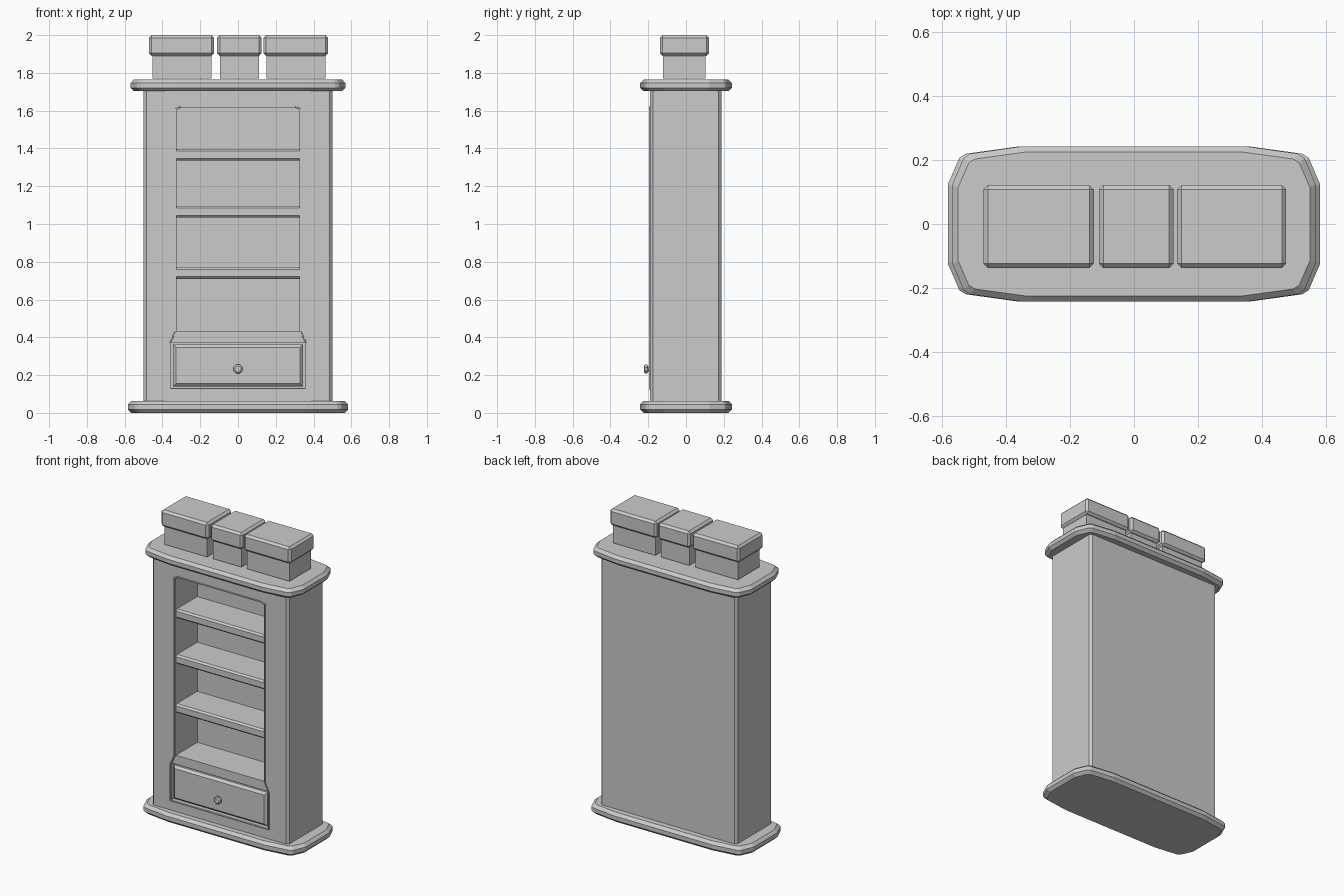
import bpy, bmesh, math
from mathutils import Matrix

if "Cube" in bpy.data.objects:
    bpy.data.objects.remove(bpy.data.objects["Cube"])


def finish(name, bm):
    bmesh.ops.recalc_face_normals(bm, faces=bm.faces)
    me = bpy.data.meshes.new(name)
    bm.to_mesh(me)
    bm.free()
    ob = bpy.data.objects.new(name, me)
    bpy.context.scene.collection.objects.link(ob)
    return ob


def bevel(bm, edges, w):
    bmesh.ops.bevel(bm, geom=edges, offset=w, segments=1, affect='EDGES', profile=0.5)


def box(name, x, y, z, w=0.0, pick=None):
    """Box from ranges; chamfers the edges chosen by pick(edge)."""
    bm = bmesh.new()
    bmesh.ops.create_cube(bm, size=1)
    for v in bm.verts:
        v.co = [r[0] + (c + 0.5) * (r[1] - r[0]) for c, r in zip(v.co, (x, y, z))]
    if w:
        bevel(bm, [e for e in bm.edges if pick is None or pick(e)], w)
    return finish(name, bm)


def loft(name, loops, caps=True, closed=False):
    """Skin a series of equal-length point loops."""
    bm = bmesh.new()
    rows = [[bm.verts.new(p) for p in lp] for lp in loops]
    pairs = list(zip(rows, rows[1:])) + ([(rows[-1], rows[0])] if closed else [])
    n = len(rows[0])
    for a, b in pairs:
        for i in range(n):
            bm.faces.new((a[i], a[(i + 1) % n], b[(i + 1) % n], b[i]))
    if caps:
        bm.faces.new(rows[0])
        bm.faces.new(rows[-1])
    return finish(name, bm)


# Base and top plates: chamfered, clipped-corner outline
quarter = [(0.58, 0.125), (0.545, 0.207), (0.525, 0.22), (0.36, 0.243)]


def plate(name, z0, z1, s, c=0.018):
    def ring(z, inset):
        kx, ky = s * (1 - inset / 0.58), 1 - inset / 0.243
        q = [(x * kx, y * ky) for x, y in quarter]
        pts = q + [(-x, y) for x, y in q[::-1]] + [(-x, -y) for x, y in q] + [(x, -y) for x, y in q[::-1]]
        return [(x, y, z) for x, y in pts]
    return loft(name, [ring(z0, c), ring(z0 + c, 0), ring(z1 - c, 0), ring(z1, c)])


plate("base_plate", 0.0, 0.063, 1.005)
plate("top_plate", 1.703, 1.765, 0.98)

# Cabinet body with chamfered uprights
body = box("cabinet_body", (-0.5, 0.5), (-0.19, 0.187), (0.05, 1.715), 0.015,
           lambda e: abs(e.verts[0].co.z - e.verts[1].co.z) > 0.5)


# Front opening outline: narrow above, flaring around the drawer
def outline(y, g=0.0):
    half = [(0.355 + g, 0.132 - g), (0.355 + g, 0.372), (0.326 + g, 0.432),
            (0.326 + g, 1.605 + g), (0.30, 1.615 + g)]
    pts = half + [(-x, z) for x, z in half[::-1]]
    return [(x, y, z) for x, z in pts]


cutter = loft("opening_cutter", [outline(-0.3), outline(0.04)])
cutter.hide_render = True
mod = body.modifiers.new("opening", 'BOOLEAN')
mod.operation = 'DIFFERENCE'
mod.solver = 'EXACT'
mod.object = cutter
bpy.context.view_layer.objects.active = body
bpy.ops.object.modifier_apply(modifier=mod.name)
bpy.data.objects.remove(cutter)

# Thin raised moulding round the opening
loft("opening_moulding", [outline(-0.185, 0.001), outline(-0.197, 0.002),
                          outline(-0.197, 0.007), outline(-0.185, 0.009)], caps=False, closed=True)

# Shelves with chamfered front edges
front_edge = lambda e: all(v.co.y < -0.1 for v in e.verts) and abs(e.verts[0].co.x - e.verts[1].co.x) > 0.1
for i, z in enumerate((0.71, 1.035, 1.337)):
    box(f"shelf_{i + 1}", (-0.328, 0.328), (-0.183, 0.045), (z, z + 0.06), 0.011, front_edge)

# Lowest shelf follows the flare above the drawer
flare = [(0.357, 0.372), (0.328, 0.432), (-0.328, 0.432), (-0.357, 0.372)]
loft("drawer_shelf", [[(x, y, z) for x, z in flare] for y in (-0.183, 0.045)])

# Drawer with chamfered face, and its knob
box("drawer", (-0.343, 0.343), (-0.194, 0.03), (0.14, 0.362), 0.015,
    lambda e: all(v.co.y < -0.1 for v in e.verts))
knob_rings = [(-0.185, 0.014), (-0.202, 0.014), (-0.204, 0.025), (-0.217, 0.025), (-0.223, 0.017)]
loft("drawer_knob", [[(r * math.cos(math.tau * (k + 0.5) / 8), y, 0.232 + r * math.sin(math.tau * (k + 0.5) / 8))
                      for k in range(8)] for y, r in knob_rings])

# Three lidded boxes on top
for name, lid, base in (("left", (-0.472, -0.126), (-0.452, -0.14)),
                        ("middle", (-0.11, 0.124), (-0.096, 0.111)),
                        ("right", (0.135, 0.477), (0.152, 0.462))):
    box(name + "_box", base, (-0.122, 0.103), (1.77, 1.9))
    box(name + "_box_lid", lid, (-0.138, 0.122), (1.89, 2.0), 0.014)
